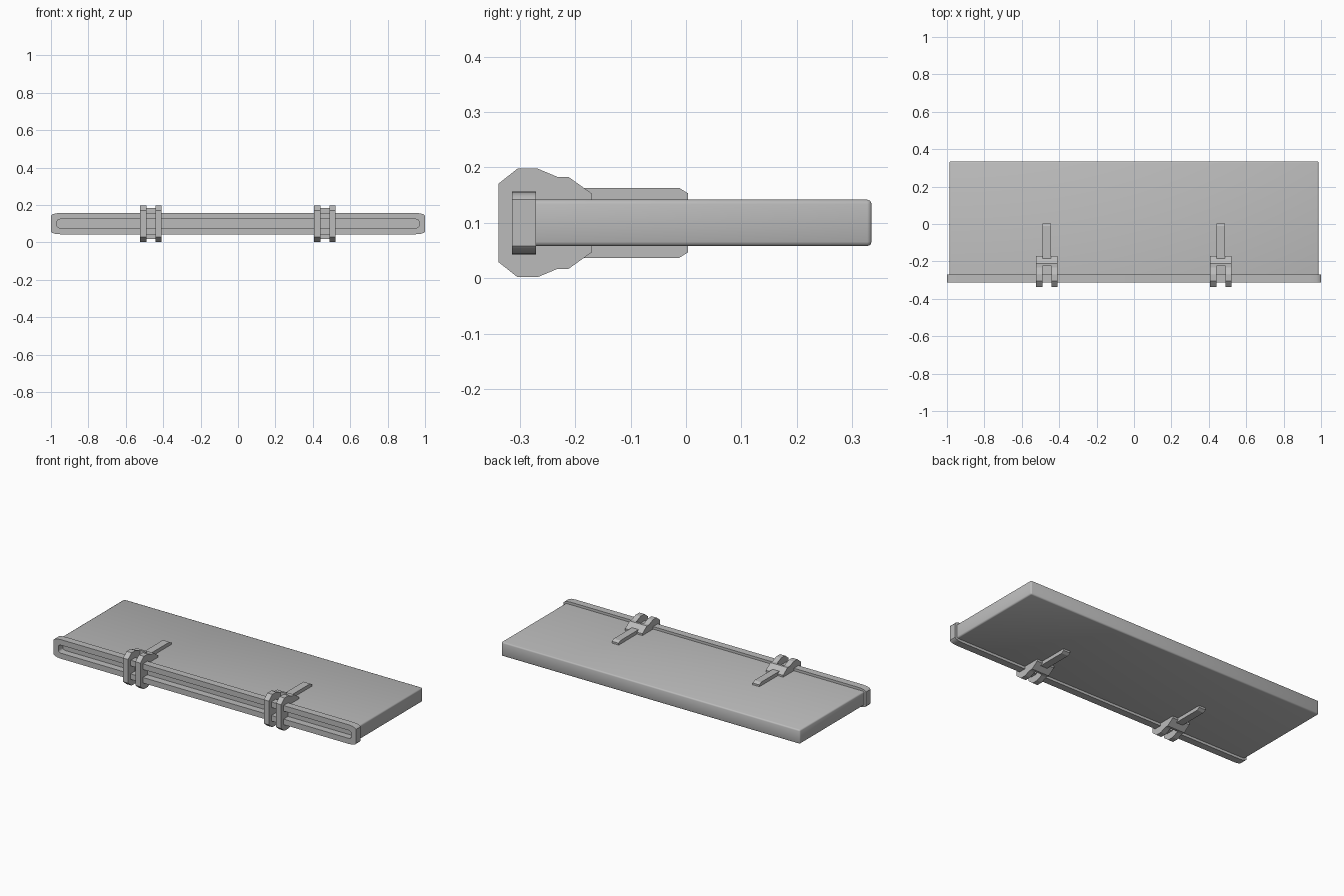
import bpy, bmesh, math

if "Cube" in bpy.data.objects:
    bpy.data.objects.remove(bpy.data.objects["Cube"])

grey = bpy.data.materials.new("plain grey")
grey.diffuse_color = (0.5, 0.5, 0.5, 1)
grey.use_nodes = True
grey.node_tree.nodes["Principled BSDF"].inputs["Base Color"].default_value = grey.diffuse_color
MID = 0.1  # height of the horizontal symmetry plane


def finish(bm, name, angle=30):
    bmesh.ops.recalc_face_normals(bm, faces=bm.faces)
    me = bpy.data.meshes.new(name)
    bm.to_mesh(me)
    bm.free()
    me.materials.append(grey)
    ob = bpy.data.objects.new(name, me)
    bpy.context.collection.objects.link(ob)
    bpy.context.view_layer.objects.active = ob
    bpy.ops.object.select_all(action='DESELECT')
    ob.select_set(True)
    bpy.ops.object.shade_smooth_by_angle(angle=math.radians(angle))
    return ob


def side_prism(name, half_profile, x0, x1):
    """Mirror an upper (y, height) profile about MID and extrude it along x."""
    pts = [(y, MID + h) for y, h in half_profile]
    pts += [(y, MID - h) for y, h in reversed(half_profile)]
    bm = bmesh.new()
    a = [bm.verts.new((x0, y, z)) for y, z in pts]
    b = [bm.verts.new((x1, y, z)) for y, z in pts]
    bm.faces.new(a)
    bm.faces.new(b)
    for i in range(len(pts)):
        j = (i + 1) % len(pts)
        bm.faces.new((a[i], a[j], b[j], b[i]))
    return finish(bm, name, 15)


# Main slab with softened edges
bm = bmesh.new()
bmesh.ops.create_cube(bm, size=1)
for v in bm.verts:
    v.co = (v.co.x * 1.974, v.co.y * 0.607 + 0.0315, v.co.z * 0.084 + MID)
edges = [e for e in bm.edges if max(v.co.y for v in e.verts) > 0]
bmesh.ops.bevel(bm, geom=edges, offset=0.008, segments=2, profile=0.5, affect='EDGES')
finish(bm, "slab", 50)


# Front rim: a flat ring around a long slot, with eased ends
def outline(w, h, dx, dz, n=3):
    quarter = []
    for i in range(n + 1):
        t = math.pi / 2 * i / n
        quarter.append((w - dx + dx * math.cos(t), h - dz + dz * math.sin(t)))
    right = quarter + [(-x, z) for x, z in reversed(quarter)]
    return right + [(-x, -z) for x, z in right]


bm = bmesh.new()
loops = []
for pts in (outline(1.0, 0.057, 0.05, 0.015), outline(0.967, 0.024, 0.02, 0.011)):
    for y in (-0.314, -0.271):
        loops.append([bm.verts.new((x, y, MID + z)) for x, z in pts])
out_f, out_b, in_f, in_b = loops
for p, q in ((out_f, out_b), (out_f, in_f), (out_b, in_b), (in_f, in_b)):
    for i in range(len(p)):
        j = (i + 1) % len(p)
        bm.faces.new((p[i], p[j], q[j], q[i]))
finish(bm, "front_rim", 40)

# Two clasps: paired claws, a bridge between them, and a strap over the slab
claw = [(-0.338, 0.071), (-0.304, 0.098), (-0.268, 0.098),
        (-0.232, 0.083), (-0.212, 0.083), (-0.17, 0.053)]
bridge = [(-0.225, 0.083), (-0.212, 0.083), (-0.17, 0.053)]
strap = [(-0.21, 0.063), (-0.012, 0.063), (0.004, 0.053)]
for side, cx in (("left", -0.466), ("right", 0.464)):
    side_prism(side + "_claw_outer", claw, cx - 0.057, cx - 0.024)
    side_prism(side + "_claw_inner", claw, cx + 0.024, cx + 0.057)
    side_prism(side + "_bridge", bridge, cx - 0.024, cx + 0.024)
    side_prism(side + "_strap", strap, cx - 0.022, cx + 0.022)
